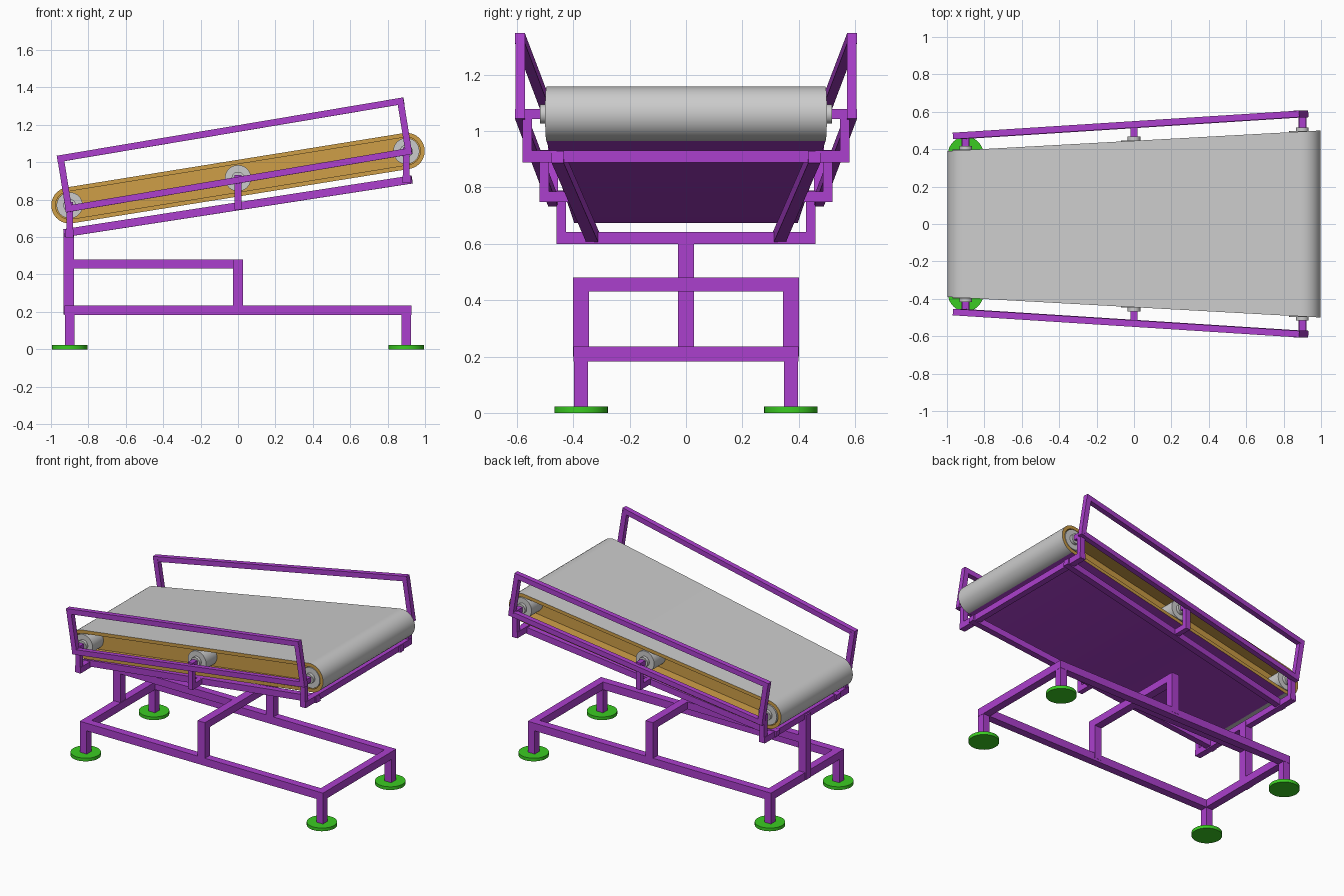
import bpy, bmesh, math
from mathutils import Vector, Matrix

cube = bpy.data.objects.get("Cube")
if cube:
    bpy.data.objects.remove(cube, do_unlink=True)


def material(name, rgb):
    m = bpy.data.materials.new(name)
    m.use_nodes = True
    m.diffuse_color = (*rgb, 1)
    m.node_tree.nodes["Principled BSDF"].inputs["Base Color"].default_value = (*rgb, 1)
    return m


PURPLE = material("purple_paint", (0.41, 0.05, 0.61))
GREY = material("grey_belt", (0.6, 0.6, 0.6))
ORANGE = material("orange_edge", (0.61, 0.34, 0.063))
GREEN = material("green_rubber", (0.043, 0.6, 0.016))

SLOPE = math.atan2(0.29, 1.8)
ALONG = Vector((math.cos(SLOPE), 0, math.sin(SLOPE)))
NORMAL = Vector((-math.sin(SLOPE), 0, math.cos(SLOPE)))


def add_mesh(name, bm, *mats):
    bmesh.ops.recalc_face_normals(bm, faces=bm.faces[:])
    me = bpy.data.meshes.new(name)
    bm.to_mesh(me)
    bm.free()
    for m in mats:
        me.materials.append(m)
    ob = bpy.data.objects.new(name, me)
    bpy.context.collection.objects.link(ob)
    return ob


def smooth(ob):
    bpy.ops.object.select_all(action='DESELECT')
    ob.select_set(True)
    bpy.context.view_layer.objects.active = ob
    bpy.ops.object.shade_smooth_by_angle(angle=math.radians(35))


def bar(name, a, b, width, height=None):
    """Rectangular tube from a to b."""
    a, b = Vector(a), Vector(b)
    d = (b - a).normalized()
    side = Vector((0, 0, 1)).cross(d)
    side = side.normalized() if side.length > 1e-4 else Vector((0, 1, 0))
    basis = Matrix((d, side, d.cross(side))).transposed().to_4x4()
    size = Matrix.Diagonal(((b - a).length, width, height or width, 1))
    bm = bmesh.new()
    bmesh.ops.create_cube(bm, size=1, matrix=Matrix.Translation((a + b) / 2) @ basis @ size)
    return add_mesh(name, bm, PURPLE)


def cylinder(name, center, radius, length, mat, axis_y=False):
    bm = bmesh.new()
    turn = Matrix.Rotation(math.pi / 2 if axis_y else 0, 4, 'X')
    bmesh.ops.create_cone(bm, cap_ends=True, segments=32, radius1=radius, radius2=radius,
                          depth=length, matrix=Matrix.Translation(center) @ turn)
    smooth(add_mesh(name, bm, mat))


def half_width(x):
    return 0.445 + 0.055 * x


def axle_z(x):
    return 0.915 + x * math.tan(SLOPE)


# Tapered belt with orange edges, recessed side webs and a purple underside
def ring(bm, radius, side, inset):
    verts = []
    for end in (1, -1):
        for i in range(17):
            t = math.pi * i / 16 - math.pi / 2
            p = Vector((0, 0, 0.915)) + ALONG * end * (0.913 + radius * math.cos(t))
            p += NORMAL * end * radius * math.sin(t)
            p.y = side * (half_width(p.x) - inset)
            verts.append(bm.verts.new(p))
    return verts


bm = bmesh.new()
OUTER, INNER = 0.097, 0.074
rings = [ring(bm, INNER, -1, 0.12), ring(bm, INNER, -1, 0), ring(bm, OUTER, -1, 0),
         ring(bm, OUTER, 1, 0), ring(bm, INNER, 1, 0), ring(bm, INNER, 1, 0.12)]
for k in range(5):
    n = len(rings[k])
    for i in range(n):
        j = (i + 1) % n
        f = bm.faces.new((rings[k][i], rings[k][j], rings[k + 1][j], rings[k + 1][i]))
        underside = j == 0
        f.material_index = (2 if underside else 0) if k == 2 else 1
for cap in (rings[0], rings[-1]):
    bm.faces.new(cap).material_index = 1
smooth(add_mesh("belt", bm, GREY, ORANGE, PURPLE))

# Rollers with thin axles
for label, x in (("low", -0.9), ("middle", 0), ("high", 0.9)):
    w, z = half_width(x), axle_z(x)
    cylinder(label + "_roller", (x, 0, z), 0.07, 2 * w + 0.004, GREY, True)
    cylinder(label + "_axle", (x, 0, z), 0.034, 2 * w + 0.045, GREY, True)

# Brackets, tray beams and guard rails on both sides
BAR = 0.035
DROP = 0.148
for side, s in (("left", 1), ("right", -1)):
    for label, x in (("low", -0.9), ("middle", 0), ("high", 0.9)):
        y, z = 0.503 + 0.067 * x, axle_z(x)
        bar(f"{label}_{side}_bracket_post", (x, s * y, z - DROP - 0.018),
            (x, s * y, z + 0.018), BAR)
        bar(f"{label}_{side}_bracket_arm", (x, s * (half_width(x) - 0.005), z),
            (x, s * y, z), BAR)
    bar(f"middle_{side}_bracket_base", (0, s * 0.38, 0.915 - DROP),
        (0, s * 0.52, 0.915 - DROP), BAR, 0.038)
    bar(f"{side}_tray_beam", (-0.93, s * 0.33, 0.621), (0.93, s * 0.455, 0.908), 0.043)

    low = Vector((-0.905, s * 0.472, 0.752))
    high = Vector((0.912, s * 0.588, 1.058))
    rise = NORMAL * 0.272
    ext = (high - low).normalized() * BAR / 2
    bar(f"{side}_guard_bottom", low - ext, high + ext, BAR)
    bar(f"{side}_guard_top", low + rise - ext, high + rise + ext, BAR)
    bar(f"{side}_guard_low_post", low, low + rise, BAR)
    bar(f"{side}_guard_high_post", high, high + rise, BAR)

bar("low_tray_crossbeam", (-0.9, -0.459, 0.62), (-0.9, 0.459, 0.62), 0.042)
bar("high_tray_crossbeam", (0.9, -0.58, 0.909), (0.9, 0.58, 0.909), 0.042)

# Floor frame with legs and feet
TUBE = 0.053
for side, s in (("left", 1), ("right", -1)):
    y = s * 0.372
    bar(f"{side}_base_rail", (-0.926, y, 0.209), (0.926, y, 0.209), TUBE)
    bar(f"{side}_middle_post", (0, y, 0.2), (0, y, 0.481), 0.056)
    for end, x in (("low", -0.9), ("high", 0.9)):
        bar(f"{end}_{side}_leg", (x, y, 0.01), (x, y, 0.2), 0.05)
        cylinder(f"{end}_{side}_foot", (x, y, 0.011), 0.095, 0.022, GREEN)
for end, x in (("low", -0.9), ("high", 0.9)):
    bar(f"{end}_base_crossbeam", (x, -0.398, 0.209), (x, 0.398, 0.209), TUBE)

# Upright and its brace
bar("support_post", (-0.905, 0, 0.185), (-0.905, 0, 0.63), 0.056)
bar("support_brace", (-0.9, 0, 0.456), (0, 0, 0.456), 0.05)
bar("middle_crossbeam", (0, -0.4, 0.456), (0, 0.4, 0.456), 0.056, 0.05)
